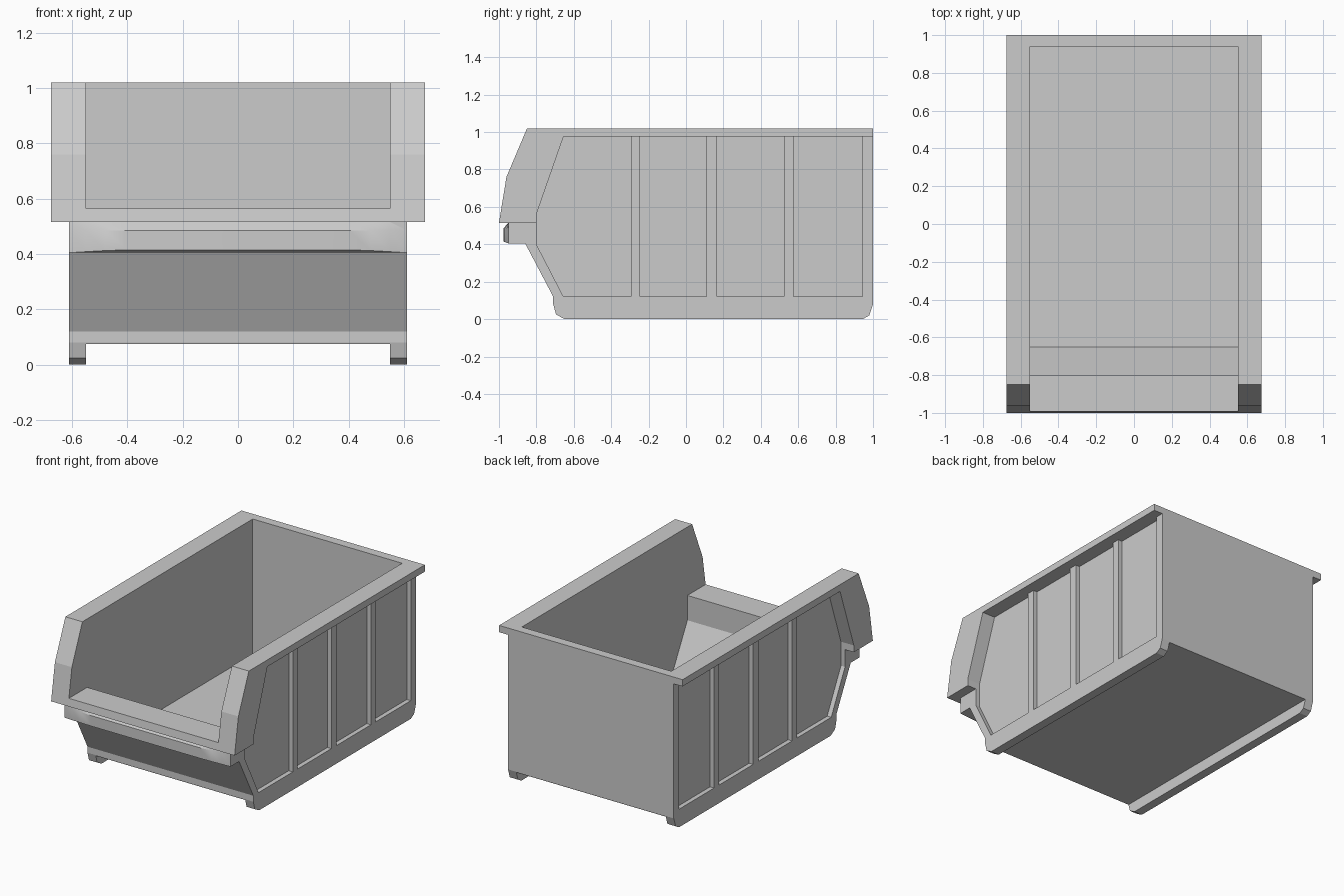
import bpy, bmesh

if "Cube" in bpy.data.objects:
    bpy.data.objects.remove(bpy.data.objects["Cube"])

def prism(name, pts, x0, x1):
    """Extrude a (y, z) outline along x."""
    bm = bmesh.new()
    f = bm.faces.new([bm.verts.new((x0, y, z)) for y, z in pts])
    ext = bmesh.ops.extrude_face_region(bm, geom=[f])
    moved = [v for v in ext["geom"] if isinstance(v, bmesh.types.BMVert)]
    bmesh.ops.translate(bm, verts=moved, vec=(x1 - x0, 0, 0))
    bmesh.ops.recalc_face_normals(bm, faces=bm.faces)
    return to_object(name, bm)

def to_object(name, bm):
    me = bpy.data.meshes.new(name)
    bm.to_mesh(me)
    bm.free()
    ob = bpy.data.objects.new(name, me)
    bpy.context.collection.objects.link(ob)
    return ob

def combine(target, other, operation):
    """Apply a boolean and discard the helper."""
    m = target.modifiers.new("bool", 'BOOLEAN')
    m.operation, m.object, m.solver = operation, other, 'EXACT'
    bpy.context.view_layer.objects.active = target
    bpy.ops.object.modifier_apply(modifier=m.name)
    bpy.data.objects.remove(other)

INNER, PANEL, BODY, RIM = 0.55, 0.58, 0.61, 0.675

# solid outer block of the bin, including the rounded runners
body = prism("storage_bin", [
    (-0.95, 0.54), (-0.95, 0.405), (-0.86, 0.405), (-0.71, 0.12), (-0.71, 0.08),
    (-0.695, 0.025), (-0.65, 0), (0.945, 0), (0.98, 0.02), (1, 0.08),
    (1, 1.0), (-0.83, 1.0)], -BODY, BODY)

# recessed side panels, leaving ribs between them
top, bottom = 0.975, 0.12
panels = [[(-0.295, bottom), (-0.295, top), (-0.655, top), (-0.80, 0.56),
           (-0.80, 0.40), (-0.655, bottom)]]
for y0, y1 in ((-0.245, 0.11), (0.165, 0.525), (0.575, 0.945)):
    panels.append([(y0, bottom), (y1, bottom), (y1, top), (y0, top)])
for side in (-1, 1):
    for outline in panels:
        combine(body, prism("panel_cutter", outline, side * PANEL, side * 0.8), 'DIFFERENCE')

# overhanging rim and front flanges
combine(body, prism("rim", [
    (1, 1.02), (-0.85, 1.02), (-0.96, 0.76), (-1, 0.515), (-0.80, 0.515),
    (-0.80, 0.56), (-0.655, 0.975), (1, 0.975)], -RIM, RIM), 'UNION')

# inner cavity with open front
combine(body, prism("cavity_cutter", [
    (-1.2, 0.565), (-0.80, 0.565), (-0.80, 0.40), (-0.65, 0.12), (0.94, 0.12),
    (0.94, 1.2), (-1.2, 1.2)], -INNER, INNER), 'DIFFERENCE')

# space between the runners under the floor
combine(body, prism("underside_cutter", [
    (-1.2, -0.1), (1.2, -0.1), (1.2, 0.075), (-1.2, 0.075)], -INNER, INNER), 'DIFFERENCE')

# bulging grip strip under the front lip
bm = bmesh.new()
rows = []
for x, w in ((-0.61, 0), (-0.55, 0.35), (-0.48, 0.75), (-0.4, 1),
             (0.4, 1), (0.48, 0.75), (0.55, 0.35), (0.61, 0)):
    out = -0.95 - 0.026 * w
    rows.append([bm.verts.new((x, y, z)) for y, z in (
        (-0.95, 0.515), (out, 0.485), (out, 0.405 + 0.01 * w), (-0.95, 0.405))])
for a, b in zip(rows, rows[1:]):
    for i in range(3):
        bm.faces.new((a[i], a[i + 1], b[i + 1], b[i]))
bmesh.ops.remove_doubles(bm, verts=bm.verts, dist=1e-5)
bmesh.ops.recalc_face_normals(bm, faces=bm.faces)
bm.faces.ensure_lookup_table()
if sum(f.normal.y * f.calc_area() for f in bm.faces) > 0:
    bmesh.ops.reverse_faces(bm, faces=bm.faces)
grip = to_object("front_grip", bm)
bpy.ops.object.select_all(action='DESELECT')
grip.select_set(True)
bpy.context.view_layer.objects.active = grip
bpy.ops.object.shade_smooth_by_angle(angle=0.6)
